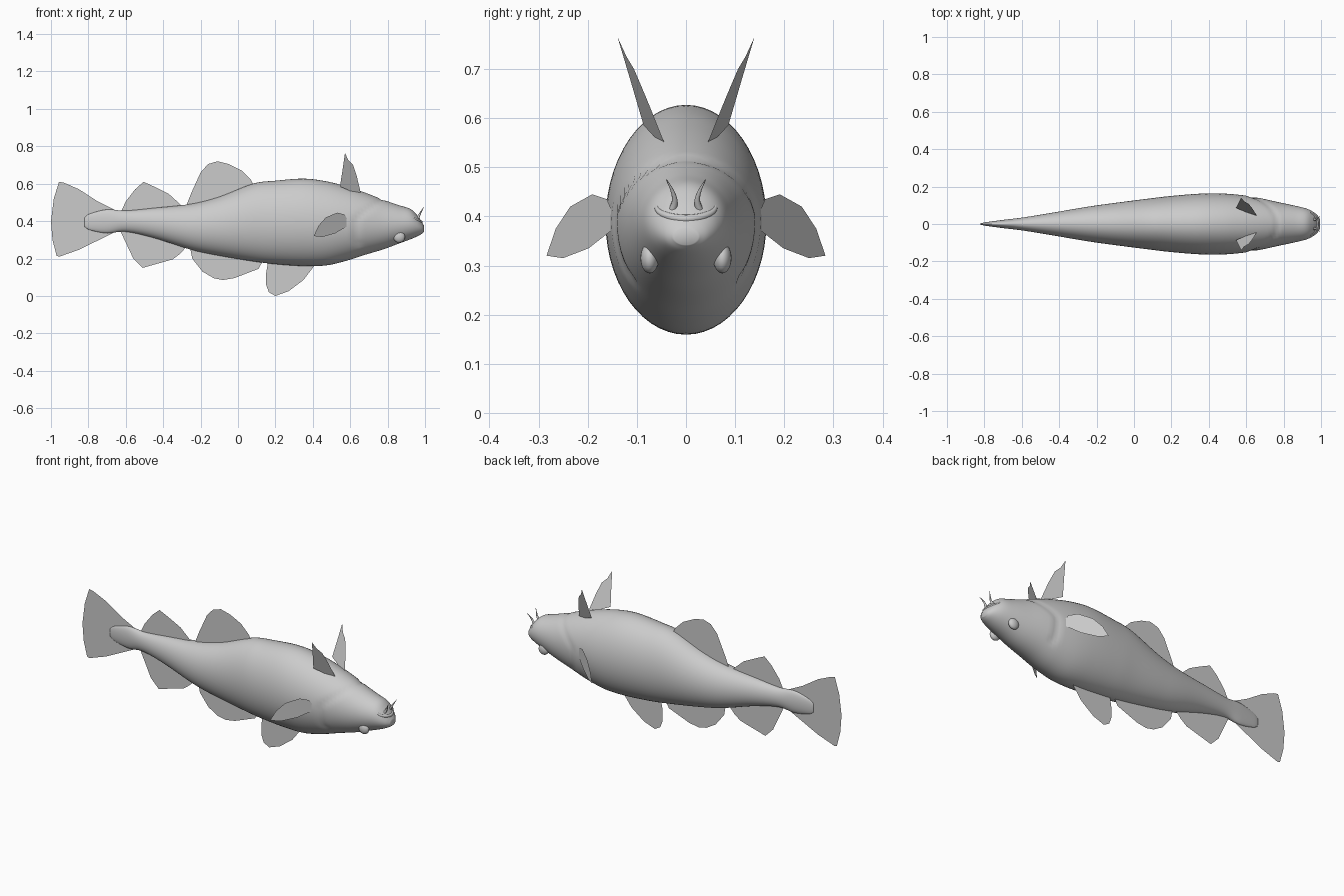
import bpy, bmesh, math
from mathutils import Vector

cube = bpy.data.objects.get("Cube")
if cube:
    bpy.data.objects.remove(cube)

grey = bpy.data.materials.new("plain grey")
grey.use_nodes = True
grey.diffuse_color = (0.6, 0.6, 0.6, 1)
grey.node_tree.nodes["Principled BSDF"].inputs["Base Color"].default_value = (0.6, 0.6, 0.6, 1)


def finish(name, bm, smooth=True):
    mesh = bpy.data.meshes.new(name)
    bm.to_mesh(mesh)
    bm.free()
    mesh.materials.append(grey)
    for p in mesh.polygons:
        p.use_smooth = smooth
    obj = bpy.data.objects.new(name, mesh)
    bpy.context.collection.objects.link(obj)
    return obj


def spline(points, steps):
    """Smooth curve through the points."""
    pts = [Vector(p) for p in points]
    pts = [pts[0] * 2 - pts[1]] + pts + [pts[-1] * 2 - pts[-2]]
    out = []
    for a, b, c, d in zip(pts, pts[1:], pts[2:], pts[3:]):
        for i in range(steps):
            t = i / steps
            out.append(0.5 * (2 * b + (c - a) * t + (2 * a - 5 * b + 4 * c - d) * t * t
                              + (3 * b - a - 3 * c + d) * t ** 3))
    return out + [pts[-2]]


# Body: stations of x, upper z, lower z, half width
STATIONS = [
    (-.82, .42, .37, .004), (-.79, .44, .352, .01), (-.7, .462, .335, .022),
    (-.6, .456, .343, .034), (-.45, .47, .31, .058), (-.25, .492, .247, .092),
    (-.1, .53, .215, .113), (.08, .6, .185, .136), (.2, .616, .17, .15),
    (.35, .627, .16, .162), (.47, .613, .163, .163), (.58, .585, .188, .154),
    (.68, .552, .22, .137), (.78, .513, .25, .115), (.86, .485, .28, .098),
    (.92, .466, .302, .083), (.955, .435, .317, .067), (.98, .4, .33, .047),
    (.995, .375, .342, .025)]
SIDES = 56


def gill_step(x, z):
    """Raised rear edge of the gill cover, fading backwards."""
    edge = .63 + 1.6 * max(0, z - .41) ** 1.1 + .5 * max(0, .3 - z)
    d = edge - x
    return -.006 * max(0, 1 - abs(d) / .03) if z > .27 else 0


bm = bmesh.new()
rings = []
for x, top, low, half in spline([Vector(s) for s in STATIONS], 6):
    ring = []
    for i in range(SIDES):
        a = math.tau * i / SIDES
        z = (top + low) / 2 + (top - low) / 2 * math.sin(a)
        k = gill_step(x, z)
        ring.append(bm.verts.new((x, (half + k) * math.cos(a), z + k * math.sin(a))))
    rings.append(ring)
for r, s in zip(rings, rings[1:]):
    for i in range(SIDES):
        j = (i + 1) % SIDES
        bm.faces.new((r[i], r[j], s[j], s[i]))
bm.faces.new(rings[0])
bm.faces.new(rings[-1])
bmesh.ops.recalc_face_normals(bm, faces=bm.faces)
finish("body", bm)


def fin(name, outline, y_rule=lambda x, z: 0):
    """Thin membrane from an x, z outline; y follows a rule."""
    bm = bmesh.new()
    verts = [bm.verts.new((x, y_rule(x, z), z)) for x, z in outline]
    face = bm.faces.new(verts)
    bmesh.ops.triangulate(bm, faces=[face])
    return finish(name, bm, False)


# Fins on the centre line
fin("tail_fin", [(-.62, .44), (-.75, .505), (-.85, .57), (-.93, .605), (-.957, .61),
                 (-.985, .52), (-1, .4), (-.992, .3), (-.97, .215), (-.955, .21),
                 (-.85, .247), (-.75, .3), (-.62, .36)])
fin("upper_rear_fin", [(-.64, .42), (-.6, .505), (-.55, .57), (-.505, .61), (-.45, .585),
                       (-.37, .545), (-.32, .5), (-.26, .44)])
fin("upper_front_fin", [(-.29, .45), (-.25, .55), (-.2, .66), (-.16, .705), (-.11, .72),
                        (-.05, .705), (.02, .67), (.07, .62), (.1, .56)])
fin("lower_rear_fin", [(-.64, .37), (-.59, .27), (-.56, .2), (-.51, .15), (-.43, .175),
                       (-.35, .195), (-.31, .225), (-.26, .28)])
fin("lower_middle_fin", [(-.26, .28), (-.245, .2), (-.19, .13), (-.13, .095), (-.08, .085),
                         (-.02, .095), (.04, .125), (.11, .145), (.15, .22)])
fin("lower_front_fin", [(.165, .21), (.15, .12), (.15, .06), (.165, .02), (.2, 0),
                        (.27, .025), (.35, .085), (.43, .19)])

# Paired fins
PECTORAL = [(.59, .4), (.57, .435), (.53, .445), (.47, .42), (.43, .375), (.405, .32),
            (.45, .315), (.52, .335), (.58, .37)]
PELVIC = [(.66, .535), (.545, .585), (.56, .68), (.572, .765), (.59, .725), (.615, .7),
          (.635, .64)]


def tube(name, points, radii):
    """Round tapering tube through the points."""
    curve = bpy.data.curves.new(name, "CURVE")
    curve.dimensions = "3D"
    curve.bevel_depth = 1
    curve.bevel_resolution = 2
    curve.use_fill_caps = True
    path = spline(points, 5)
    line = curve.splines.new("POLY")
    line.points.add(len(path) - 1)
    for i, (pt, p) in enumerate(zip(line.points, path)):
        t = i / (len(path) - 1)
        pt.co = (*p, 1)
        pt.radius = radii(t)
    curve.materials.append(grey)
    obj = bpy.data.objects.new(name, curve)
    bpy.context.collection.objects.link(obj)


for side, s in (("left", 1), ("right", -1)):
    # the animal is bilaterally symmetric across y = 0
    fin(side + "_pectoral_fin", PECTORAL, lambda x, z: s * (.155 + .745 * (.578 - x)))
    fin(side + "_pelvic_fin", PELVIC,
        lambda x, z: s * (.043 + .336 * (z - .545) + .27 * (.655 - x)))

    # Eyes
    bm = bmesh.new()
    bmesh.ops.create_uvsphere(bm, u_segments=24, v_segments=14, radius=.031)
    bmesh.ops.scale(bm, vec=(1, .6, 1), verts=bm.verts)
    bmesh.ops.translate(bm, vec=(.862, s * .074, .315), verts=bm.verts)
    finish(side + "_eye", bm)

    # Barbels
    tube(side + "_barbel", [(.955, s * .03, .405), (.968, s * .023, .43),
                            (.98, s * .028, .452), (.993, s * .04, .475)],
         lambda t: .008 * (1 - t) + .001)

# Lips around the mouth
tube("lips", [(.91, -.06, .44), (.945, -.057, .413), (.968, -.035, .4), (.978, 0, .395),
              (.968, .035, .4), (.945, .057, .413), (.91, .06, .44)],
     lambda t: .003 + .006 * math.sin(math.pi * t))
